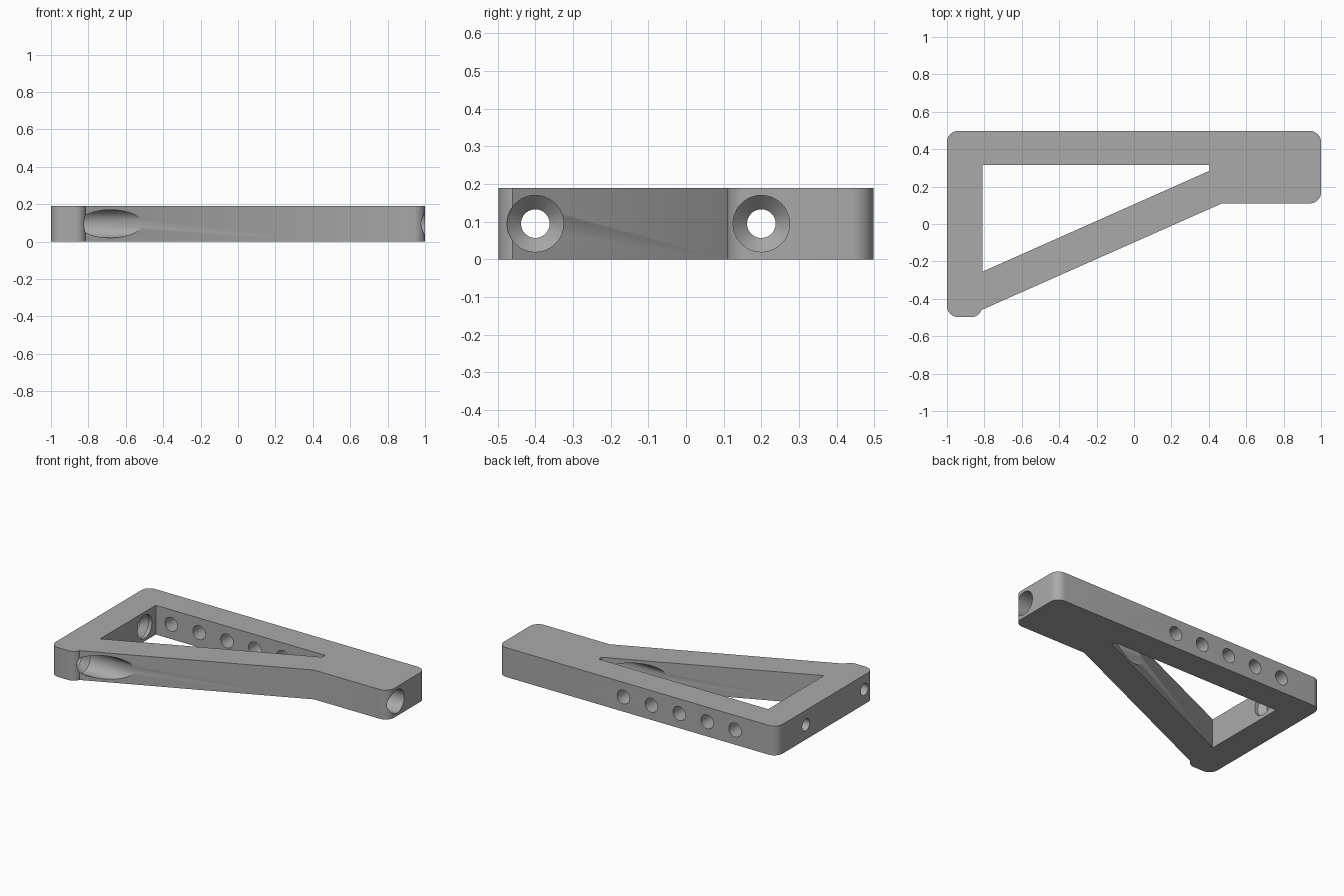
import bpy, bmesh, math
from mathutils import Vector, Matrix

if "Cube" in bpy.data.objects:
    bpy.data.objects.remove(bpy.data.objects["Cube"], do_unlink=True)

HEIGHT = 0.19
MID = HEIGHT / 2
ROUND = 0.06

grey = bpy.data.materials.new("plain grey")
grey.use_nodes = True
colour = (0.4, 0.4, 0.4, 1)
grey.diffuse_color = colour
grey.node_tree.nodes["Principled BSDF"].inputs["Base Color"].default_value = colour


def make_object(name, bm):
    bmesh.ops.recalc_face_normals(bm, faces=bm.faces)
    mesh = bpy.data.meshes.new(name)
    bm.to_mesh(mesh)
    bm.free()
    mesh.materials.append(grey)
    obj = bpy.data.objects.new(name, mesh)
    bpy.context.collection.objects.link(obj)
    return obj


def prism(name, points, z0, z1):
    bm = bmesh.new()
    face = bm.faces.new([bm.verts.new((x, y, z0)) for x, y in points])
    top = bmesh.ops.extrude_face_region(bm, geom=[face])["geom"]
    verts = [v for v in top if isinstance(v, bmesh.types.BMVert)]
    bmesh.ops.translate(bm, verts=verts, vec=(0, 0, z1 - z0))
    return make_object(name, bm)


def arc(cx, cy, start, end, steps=12):
    angles = [math.radians(start + (end - start) * i / steps) for i in range(steps + 1)]
    return [(cx + ROUND * math.cos(a), cy + ROUND * math.sin(a)) for a in angles]


def bore(name, profile, origin, turn, sides=48):
    """Lathe (distance, radius) pairs around the x axis, then turn and place."""
    bm = bmesh.new()
    rings = [[bm.verts.new((d, r * math.cos(math.tau * i / sides),
                            r * math.sin(math.tau * i / sides)))
              for i in range(sides)] for d, r in profile]
    for a, b in zip(rings, rings[1:]):
        for i in range(sides):
            j = (i + 1) % sides
            bm.faces.new((a[i], a[j], b[j], b[i]))
    bm.faces.new(rings[0])
    bm.faces.new(rings[-1])
    place = Matrix.Translation(Vector(origin)) @ Matrix.Rotation(math.radians(turn), 4, "Z")
    bmesh.ops.transform(bm, matrix=place, verts=bm.verts)
    return make_object(name, bm)


# Bracket plate with rounded corners and a sloping brace
outline = (arc(-0.94, 0.4375, 180, 90) + arc(0.94, 0.4375, 90, 0)
           + arc(0.94, 0.17, 0, -90) + [(0.47, 0.11), (-0.816, -0.46)]
           + arc(-0.87, -0.4375, -35, -90) + arc(-0.94, -0.4375, -90, -180))
bracket = prism("shelf_bracket", outline, 0, HEIGHT)

# Window between the arms and the brace
cutters = [prism("window_cutter",
                 [(-0.81, 0.315), (0.405, 0.315), (0.405, 0.285), (-0.81, -0.255)],
                 -0.1, HEIGHT + 0.1)]

# Countersunk screw holes with wide access bores from the right end
screw = [(-1.1, 0.038), (-0.87, 0.038), (-0.832, 0.075), (1.1, 0.075)]
for y in (0.2, -0.4):
    cutters.append(bore("screw_cutter", screw, (0, y, MID), 0))

# Row of plain holes through the back arm
for i in range(5):
    cutters.append(bore("row_cutter", [(-0.15, 0.045), (0.15, 0.045)],
                        (-0.7 + 0.2 * i, 0.41, MID), 90, 32))

# Cut everything and remove the cutters
bpy.context.view_layer.objects.active = bracket
for cutter in cutters:
    cutter.hide_render = True
    mod = bracket.modifiers.new("cut", "BOOLEAN")
    mod.operation = "DIFFERENCE"
    mod.solver = "EXACT"
    mod.object = cutter
    bpy.ops.object.modifier_apply(modifier=mod.name)
    bpy.data.objects.remove(cutter, do_unlink=True)

bpy.ops.object.select_all(action="DESELECT")
bracket.select_set(True)
bpy.ops.object.shade_smooth_by_angle(angle=math.radians(30))
